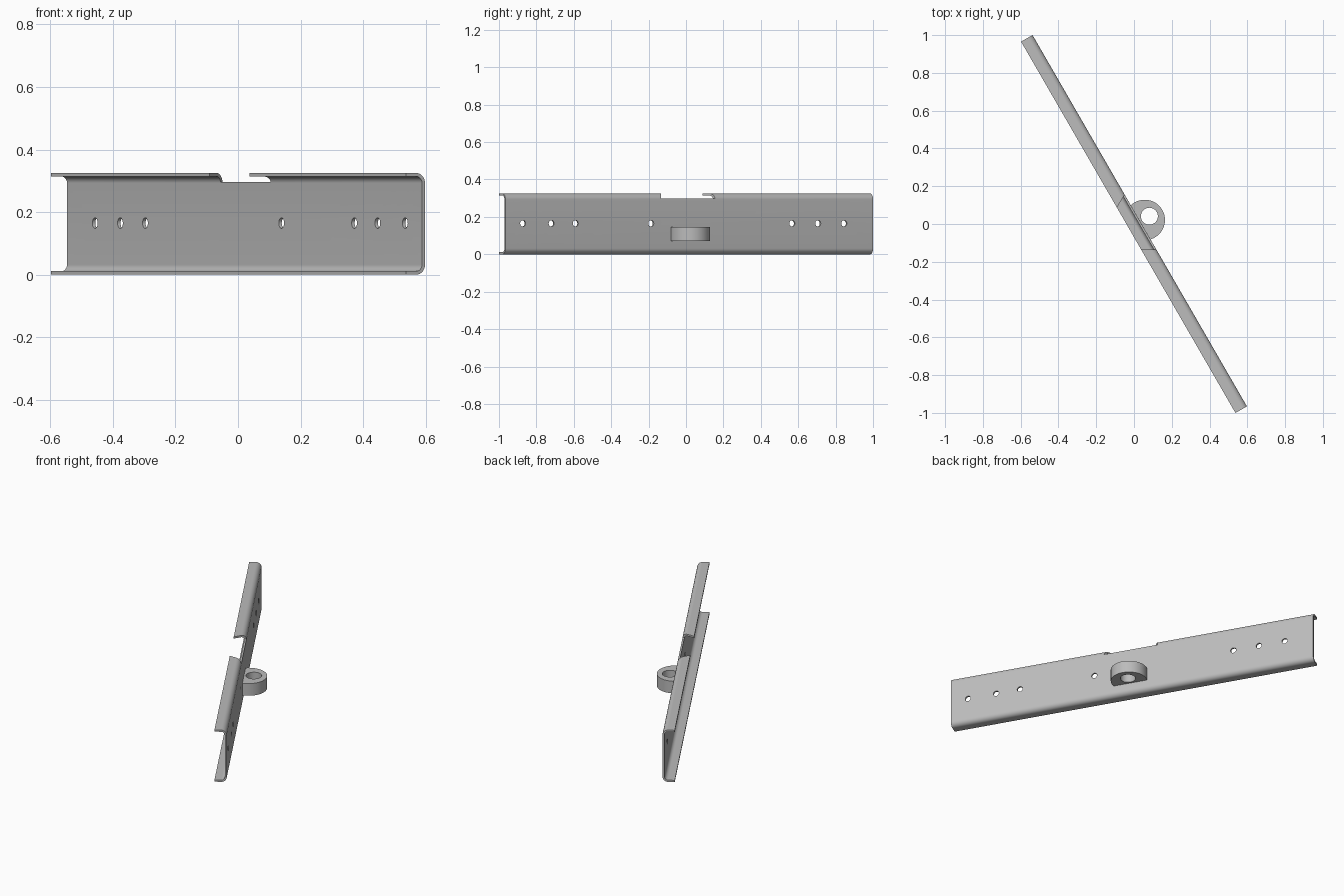
import bpy, bmesh, math
from mathutils import Matrix

cube = bpy.data.objects.get("Cube")
if cube:
    bpy.data.objects.remove(cube, do_unlink=True)

LENGTH, HEIGHT, HALF_DEPTH = 2.27, 0.325, 0.035
WALL, BEND = 0.011, 0.032
TURN = Matrix.Rotation(math.radians(-60), 4, "Z")

steel = bpy.data.materials.new("grey steel")
steel.use_nodes = True
colour = (0.5, 0.5, 0.5, 1)
steel.diffuse_color = colour
steel.node_tree.nodes["Principled BSDF"].inputs["Base Color"].default_value = colour


def prism(name, outline, offset):
    """Extrude a closed 3D outline along an offset, then turn it with the rail."""
    bm = bmesh.new()
    face = bm.faces.new([bm.verts.new(p) for p in outline])
    result = bmesh.ops.extrude_face_region(bm, geom=[face])
    moved = [v for v in result["geom"] if isinstance(v, bmesh.types.BMVert)]
    bmesh.ops.translate(bm, verts=moved, vec=offset)
    bmesh.ops.recalc_face_normals(bm, faces=bm.faces)
    bm.transform(TURN)
    mesh = bpy.data.meshes.new(name)
    bm.to_mesh(mesh)
    bm.free()
    mesh.materials.append(steel)
    obj = bpy.data.objects.new(name, mesh)
    bpy.context.collection.objects.link(obj)
    return obj


def arc(u, v, radius, start, end, steps):
    angles = [math.radians(start + (end - start) * i / steps) for i in range(steps + 1)]
    return [(u + radius * math.cos(a), v + radius * math.sin(a)) for a in angles]


def select(obj):
    bpy.ops.object.select_all(action="DESELECT")
    obj.select_set(True)
    bpy.context.view_layer.objects.active = obj


def cut(obj, cutters):
    select(obj)
    for cutter in cutters:
        mod = obj.modifiers.new("cut", "BOOLEAN")
        mod.operation, mod.solver, mod.object = "DIFFERENCE", "EXACT", cutter
        bpy.ops.object.modifier_apply(modifier=mod.name)
        bpy.data.objects.remove(cutter, do_unlink=True)


def smooth(obj):
    select(obj)
    bpy.ops.object.shade_smooth_by_angle(angle=math.radians(30))


# Channel rail: flat web with rounded bends into two flanges
bend_t, low, high = HALF_DEPTH - BEND, BEND, HEIGHT - BEND
inner = BEND - WALL
profile = [(-HALF_DEPTH, HEIGHT)]
profile += arc(bend_t, high, BEND, 90, 0, 10)
profile += arc(bend_t, low, BEND, 0, -90, 10)
profile += [(-HALF_DEPTH, 0), (-HALF_DEPTH, WALL)]
profile += arc(bend_t, low, inner, -90, 0, 10)
profile += arc(bend_t, high, inner, 0, 90, 10)
profile += [(-HALF_DEPTH, HEIGHT - WALL)]
rail = prism("channel_rail", [(-LENGTH / 2, t, z) for t, z in profile], (LENGTH, 0, 0))

# Flared notch in the top flange
notch = [(-0.115, -0.045), (0.13, -0.045), (0.18, 0.045), (-0.165, 0.045)]
cutters = [prism("notch_cutter", [(s, t, 0.297) for s, t in notch], (0, 0, 0.1))]

# Row of round holes through the web
for s in (-0.956, -0.795, -0.635, 0.236, 0.702, 0.851, 1.027):
    ring = arc(s, 0.165, 0.017, 0, 345, 23)
    cutters.append(prism("hole_cutter", [(u, 0, z) for u, z in ring], (0, 0.1, 0)))
cut(rail, cutters)
smooth(rail)

# Rounded lug with an eye on the outside of the web
dip = 30 / 2
lug_ring = arc(0.01, 0.06, 0.107, -dip, 180 + dip, 40)
lug = prism("eye_lug", [(s, t, 0.07) for s, t in lug_ring], (0, 0, 0.076))
eye = arc(0.005, 0.091, 0.045, 0, 348.75, 31)
cut(lug, [prism("eye_cutter", [(s, t, 0) for s, t in eye], (0, 0, 0.3))])
smooth(lug)
